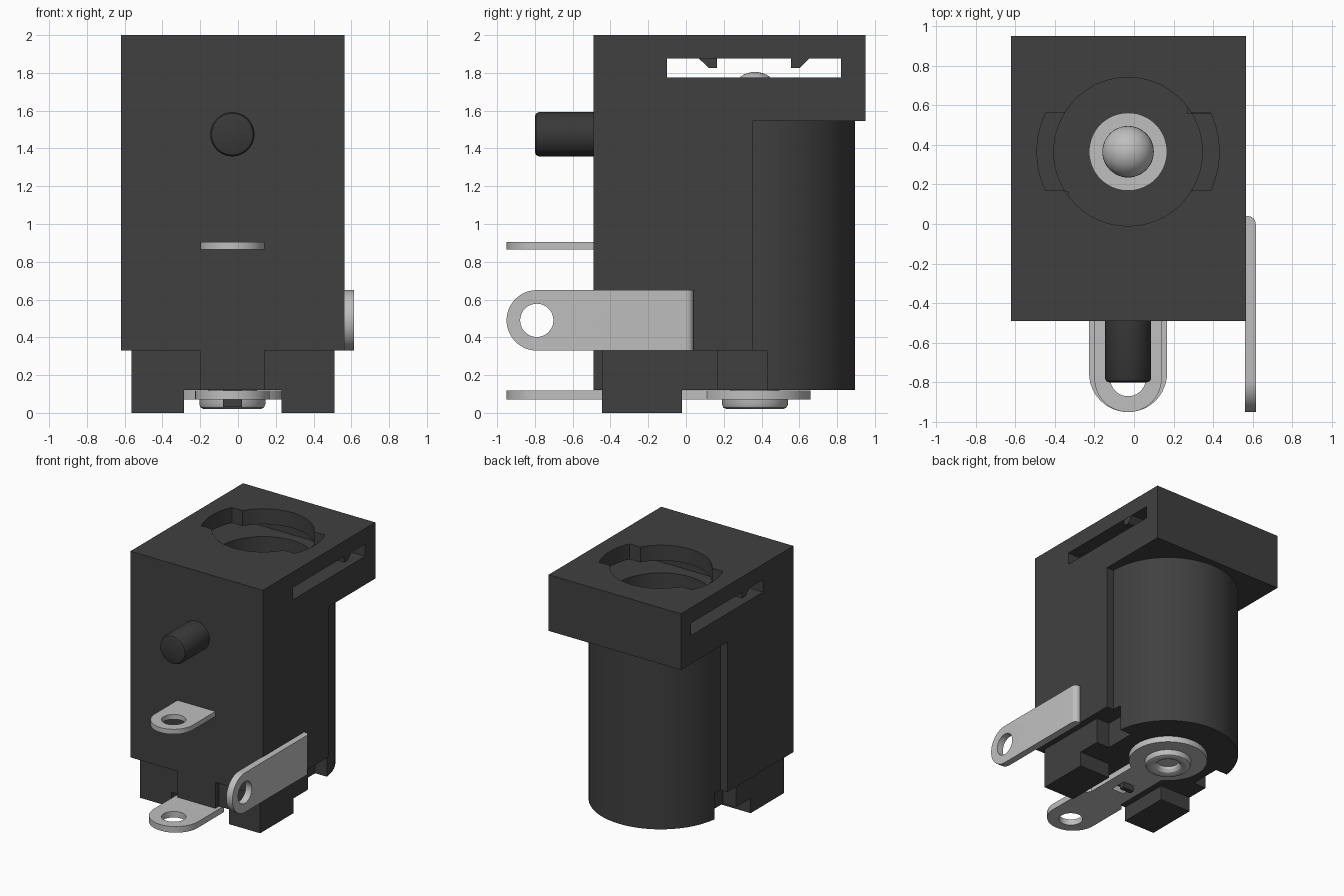
import bpy, bmesh, math
from mathutils import Vector

if "Cube" in bpy.data.objects:
    bpy.data.objects.remove(bpy.data.objects["Cube"], do_unlink=True)

CX, CY = -0.03, 0.365          # axis of the socket


def material(name, v, rough=0.6):
    m = bpy.data.materials.new(name)
    m.use_nodes = True
    m.diffuse_color = (v, v, v, 1)
    b = m.node_tree.nodes["Principled BSDF"]
    b.inputs["Base Color"].default_value = (v, v, v, 1)
    b.inputs["Roughness"].default_value = rough
    return m


BLACK = material("black plastic", 0.051)
BUTTON = material("dark pin plastic", 0.040)
STEEL = material("light steel", 0.52)


def finish(name, bm, mat):
    bmesh.ops.recalc_face_normals(bm, faces=bm.faces[:])
    me = bpy.data.meshes.new(name)
    bm.to_mesh(me)
    bm.free()
    ob = bpy.data.objects.new(name, me)
    bpy.context.collection.objects.link(ob)
    if mat:
        me.materials.append(mat)
    return ob


def prism(name, pts, axis, lo, hi, mat=None):
    """Extrude a 2D outline along an axis (x: y,z  y: x,z  z: x,y)."""
    place = {"x": lambda a, b, c: (c, a, b),
             "y": lambda a, b, c: (a, c, b),
             "z": lambda a, b, c: (a, b, c)}[axis]
    bm = bmesh.new()
    face = bm.faces.new([bm.verts.new(place(a, b, lo)) for a, b in pts])
    geo = bmesh.ops.extrude_face_region(bm, geom=[face])["geom"]
    shift = Vector(place(0, 0, hi - lo))
    bmesh.ops.translate(bm, vec=shift, verts=[v for v in geo if isinstance(v, bmesh.types.BMVert)])
    return finish(name, bm, mat)


def box(name, x0, x1, y0, y1, z0, z1, mat=None):
    return prism(name, [(x0, y0), (x1, y0), (x1, y1), (x0, y1)], "z", z0, z1, mat)


def arc(cx, cy, r, a0, a1, n):
    return [(cx + r * math.cos(math.radians(a0 + (a1 - a0) * i / n)),
             cy + r * math.sin(math.radians(a0 + (a1 - a0) * i / n))) for i in range(n + 1)]


def disc(cx, cy, r, n=64):
    return arc(cx, cy, r, 0, 360, n)[:-1]


def lathe(name, profile, origin, mat, n=48, along_y=False):
    """Spin (radius, height) points into a solid."""
    bm = bmesh.new()
    vs = [bm.verts.new((r, 0, h)) for r, h in profile]
    es = [bm.edges.new(p) for p in zip(vs, vs[1:])]
    bmesh.ops.spin(bm, geom=vs + es, cent=(0, 0, 0), axis=(0, 0, 1),
                   angle=math.tau, steps=n, use_duplicate=False)
    bmesh.ops.remove_doubles(bm, verts=bm.verts[:], dist=1e-4)
    for v in bm.verts:
        x, y, z = v.co
        v.co = Vector(origin) + (Vector((x, z, y)) if along_y else v.co)
    return finish(name, bm, mat)


def cut(ob, cutters):
    for c in cutters:
        m = ob.modifiers.new("cut", "BOOLEAN")
        m.operation, m.solver, m.object = "DIFFERENCE", "EXACT", c
    bpy.context.view_layer.update()
    dg = bpy.context.evaluated_depsgraph_get()
    me = bpy.data.meshes.new_from_object(ob.evaluated_get(dg))
    ob.modifiers.clear()
    ob.data = me


def discard(cutters):
    for c in cutters:
        bpy.data.objects.remove(c, do_unlink=True)


def smooth(ob):
    bpy.ops.object.select_all(action="DESELECT")
    ob.select_set(True)
    bpy.context.view_layer.objects.active = ob
    bpy.ops.object.shade_smooth_by_angle(angle=math.radians(30))


# --- plastic housing -------------------------------------------------------
housing = prism("housing", [(-0.49, 0.33), (0.355, 0.33), (0.355, 1.545),
                            (0.95, 1.545), (0.95, 2.0), (-0.49, 2.0)], "x", -0.62, 0.565, BLACK)
barrel = prism("barrel", disc(CX, CY, 0.53, 96), "z", 0.12, 1.6, BLACK)
base = box("base_block", -0.565, 0.51, -0.445, 0.17, 0.12, 0.34, BLACK)
box("base_front_rib", -0.20, 0.14, -0.49, -0.40, 0.12, 0.34, BLACK)
for side, x0, x1 in (("right", -0.565, -0.285), ("left", 0.23, 0.51)):
    box(side + "_foot", x0, x1, -0.445, -0.02, 0.0, 0.13, BLACK)

# bore, keyed entry and locking slot
bore = prism("bore_cutter", disc(CX, CY, 0.375, 96), "z", 0.20, 2.1)
a = math.degrees(math.asin(0.195 / 0.46))
key = prism("key_cutter", arc(CX, CY, 0.46, -a, a, 10) + arc(CX, CY, 0.46, 180 - a, 180 + a, 10),
            "z", 1.78, 2.1)
slot = box("slot_cutter", -0.8, 0.8, -0.10, 0.82, 1.775, 1.875)
notches = [box("notch_cutter", min(p), max(p), 0.17, 0.43, 0.05, 0.33)
           for p in ((CX + 0.42, CX + 0.7), (CX - 0.42, CX - 0.7))]
cut(housing, [bore, key, slot])
cut(barrel, [bore] + notches)
cut(base, [bore])
discard([bore, key, slot] + notches)
smooth(housing)
smooth(barrel)
smooth(base)

# locking stops hanging into the slot, one per side
prism("left_stop", [(0.555, 1.88), (0.555, 1.825), (0.60, 1.825), (0.655, 1.88)],
      "x", CX + 0.30, 0.563, BLACK)
prism("right_stop", [(0.165, 1.88), (0.165, 1.825), (0.12, 1.825), (0.065, 1.88)],
      "x", -0.618, CX - 0.30, BLACK)

# locating pin on the front
smooth(lathe("front_pin", [(0, -0.80), (0.095, -0.80), (0.11, -0.794), (0.117, -0.78),
                           (0.117, -0.45)], (CX, 0, 1.475), BUTTON, along_y=True))

# --- metal contacts --------------------------------------------------------
# centre contact with a domed tip, and the ring at its foot
dome = [(0.13 * math.cos(t * math.pi / 20), 1.675 + 0.13 * math.sin(t * math.pi / 20))
        for t in range(10)]
smooth(lathe("centre_contact", [(0, 0.10), (0.13, 0.10)] + dome + [(0, 1.805)],
             (CX, CY, 0), STEEL))
smooth(prism("contact_ring", disc(CX, CY, 0.197), "z", 0.15, 0.215, STEEL))

# hollow rivet head under the socket
smooth(lathe("rivet_head", [(0.175, 0.09), (0.175, 0.045), (0.167, 0.028), (0.15, 0.02),
                            (0.125, 0.02), (0.10, 0.03), (0.085, 0.05), (0.08, 0.10),
                            (0, 0.10)], (CX, CY, 0), STEEL))

# front terminal
hole = prism("hole_cutter", disc(CX, -0.78, 0.09, 40), "z", 0, 1.2)
front = prism("front_terminal", arc(CX, -0.78, 0.17, 180, 360, 24) +
              [(CX + 0.17, -0.40), (CX - 0.17, -0.40)], "z", 0.865, 0.905, STEEL)
cut(front, [hole])
smooth(front)

# bottom terminal: tab, narrow neck and a round eye around the rivet
window = box("window_cutter", CX - 0.055, CX + 0.055, -0.23, -0.09, 0, 0.2)
a = math.degrees(math.asin(0.15 / 0.295))
bottom = prism("bottom_terminal", arc(CX, -0.753, 0.197, 180, 360, 24) +
               [(CX + 0.197, -0.42), (CX + 0.15, -0.36)] +
               arc(CX, CY, 0.295, -90 + a, 270 - a, 48) +
               [(CX - 0.15, -0.36), (CX - 0.197, -0.42)], "z", 0.07, 0.119, STEEL)
cut(bottom, [hole, window])
smooth(bottom)
discard([hole, window])
box("window_peg", CX - 0.05, CX + 0.05, -0.14, -0.10, 0.03, 0.13, BLACK)

# side terminal with a rounded bend at its rear end
side = prism("side_terminal", arc(-0.79, 0.49, 0.16, 270, 90, 24) +
             [(0.04, 0.65), (0.04, 0.33)], "x", 0.56, 0.615, STEEL)
bm = bmesh.new()
bm.from_mesh(side.data)
bend = [e for e in bm.edges if all(v.co.y > 0.03 and v.co.x > 0.6 for v in e.verts)]
bmesh.ops.bevel(bm, geom=bend, offset=0.04, segments=6, profile=0.5, affect="EDGES")
bm.to_mesh(side.data)
bm.free()
hole = prism("side_hole_cutter", disc(-0.79, 0.49, 0.088, 40), "x", 0.4, 0.8)
cut(side, [hole])
discard([hole])
smooth(side)
